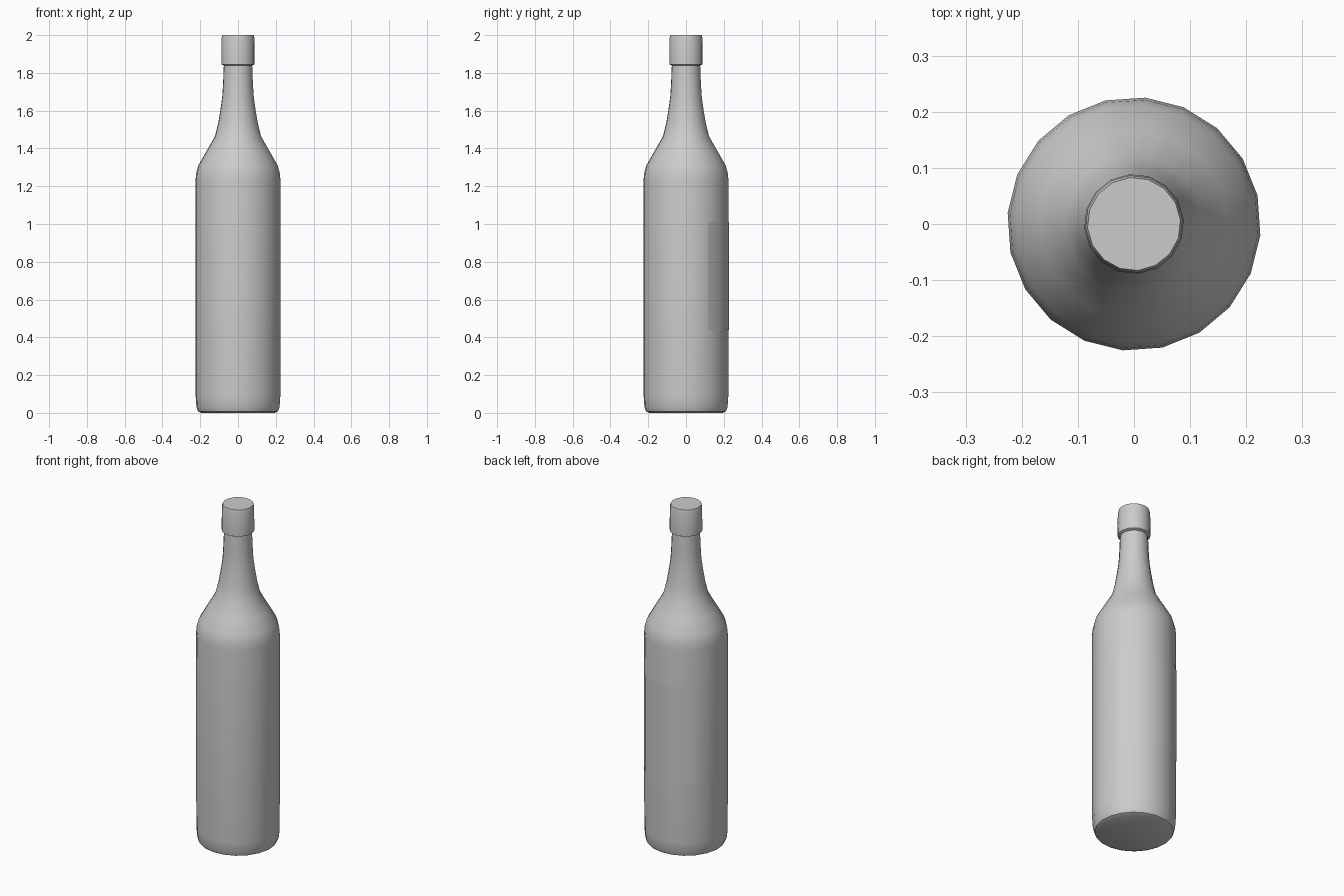
import bpy, math

if "Cube" in bpy.data.objects:
    bpy.data.objects.remove(bpy.data.objects["Cube"])

def lathe(name, profile, sides, start=0.0, sweep=360.0):
    """Spin an (r, z) profile around z; a full turn gets end caps."""
    full = sweep >= 360
    cols = sides if full else sides + 1
    verts, faces = [], []
    for r, z in profile:
        for i in range(cols):
            a = math.radians(start + sweep * i / sides)
            verts.append((r * math.cos(a), r * math.sin(a), z))
    for j in range(len(profile) - 1):
        for i in range(sides):
            k = (i + 1) % cols
            faces.append((j * cols + i, j * cols + k,
                          (j + 1) * cols + k, (j + 1) * cols + i))
    if full:
        last = (len(profile) - 1) * cols
        faces.append(tuple(reversed(range(cols))))
        faces.append(tuple(range(last, last + cols)))
    mesh = bpy.data.meshes.new(name)
    mesh.from_pydata(verts, [], faces)
    obj = bpy.data.objects.new(name, mesh)
    bpy.context.collection.objects.link(obj)
    bpy.ops.object.select_all(action='DESELECT')
    obj.select_set(True)
    bpy.context.view_layer.objects.active = obj
    bpy.ops.object.shade_smooth_by_angle(angle=math.radians(40))
    return obj

# Bottle body, shoulder and neck
lathe("bottle", [
    (0.195, 0.0), (0.212, 0.008), (0.221, 0.03), (0.225, 0.09),
    (0.226, 1.23), (0.222, 1.27), (0.211, 1.31), (0.168, 1.385),
    (0.122, 1.465), (0.104, 1.54), (0.091, 1.62), (0.083, 1.68),
    (0.079, 1.75), (0.075, 1.85)], 20, start=-95)

# Screw cap
lathe("cap", [
    (0.076, 1.838), (0.089, 1.845), (0.089, 1.86),
    (0.087, 1.985), (0.083, 2.0)], 16, start=5)

# Thin label wrapped round the back
lathe("back_label", [(0.2275, 0.44), (0.2275, 1.01)], 6, start=31, sweep=108)
